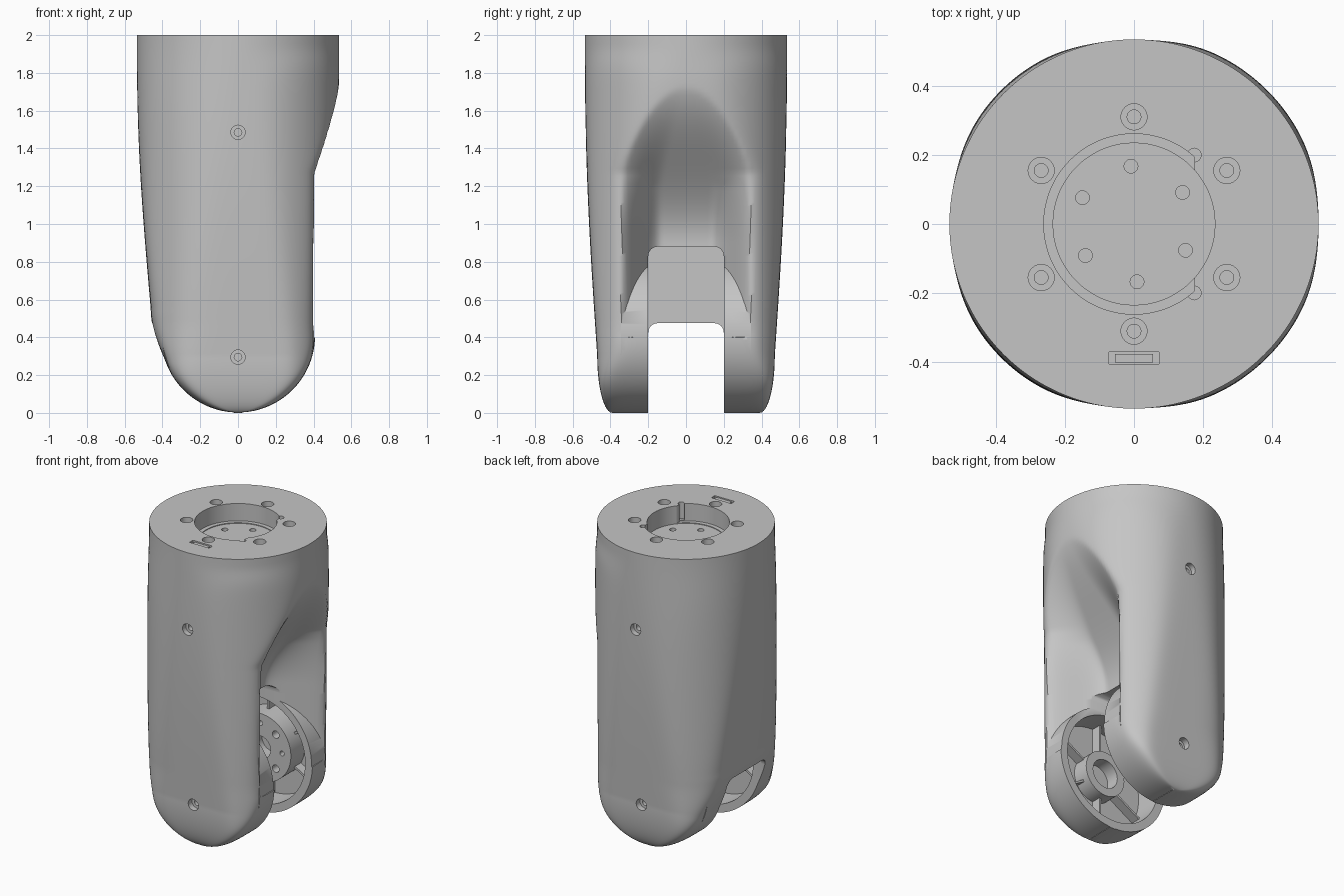
import bpy, bmesh, math
from mathutils import Matrix, Vector

if "Cube" in bpy.data.objects:
    bpy.data.objects.remove(bpy.data.objects["Cube"])

grey = bpy.data.materials.new("light grey")
grey.use_nodes = True
grey.diffuse_color = (0.56, 0.56, 0.56, 1)
grey.node_tree.nodes["Principled BSDF"].inputs["Base Color"].default_value = (0.56, 0.56, 0.56, 1)

PIVOT = 0.41   # height of the fork axis
RADIUS = 0.548  # outer barrel limit


def make(name, bm):
    bmesh.ops.recalc_face_normals(bm, faces=bm.faces)
    mesh = bpy.data.meshes.new(name)
    bm.to_mesh(mesh)
    bm.free()
    mesh.materials.append(grey)
    ob = bpy.data.objects.new(name, mesh)
    bpy.context.collection.objects.link(ob)
    return ob


def cyl(bm, start, end, r, seg=32):
    a, b = Vector(start), Vector(end)
    rot = (b - a).to_track_quat('Z', 'Y').to_matrix().to_4x4()
    bmesh.ops.create_cone(bm, cap_ends=True, segments=seg, radius1=r, radius2=r,
                          depth=(b - a).length,
                          matrix=Matrix.Translation((a + b) / 2) @ rot)


def box(bm, centre, size, rot=Matrix()):
    m = Matrix.Translation(centre) @ rot @ Matrix.Diagonal((*size, 1))
    bmesh.ops.create_cube(bm, size=1, matrix=m)


def combine(ob, bm, operation='DIFFERENCE'):
    tool = make("cutter", bm)
    tool.hide_render = True
    mod = ob.modifiers.new("combine", 'BOOLEAN')
    mod.object, mod.operation, mod.solver = tool, operation, 'EXACT'
    bpy.context.view_layer.objects.active = ob
    bpy.ops.object.modifier_apply(modifier=mod.name)
    bpy.data.objects.remove(tool)


def smooth(ob, angle=45):
    bpy.ops.object.select_all(action='DESELECT')
    ob.select_set(True)
    bpy.context.view_layer.objects.active = ob
    bpy.ops.object.shade_smooth_by_angle(angle=math.radians(angle))


def ease(t):
    t = min(max(t, 0), 1)
    return t * t * (3 - 2 * t)


def arc(z):
    return max(math.sqrt(max(0.408 ** 2 - (z - PIVOT) ** 2, 0)), 0.02)


# Half widths of the body at each height
def left_side(z):
    if z < 0.28:
        return arc(z)
    if z < 0.55:
        return 0.387 + 0.075 * math.sin((z - 0.28) / 0.27 * math.pi / 2)
    return 0.462 + 0.081 * math.sin((z - 0.55) / 1.45 * math.pi / 2)


def right_side(z):
    if z < PIVOT:
        return arc(z)
    if z < 1.27:
        return 0.408 + 0.004 * (z - PIVOT)
    return 0.411 + 0.132 * math.sin(min((z - 1.27) / 0.55, 1) * math.pi / 2)


def depth_side(z):
    if z < 0.3:
        return 0.39 + 0.08 * math.sqrt(1 - (1 - z / 0.3) ** 2)
    return 0.47 + 0.073 * math.sin((z - 0.3) / 1.7 * math.pi / 2)


# Scoop above the fork on the +x side
def scoop(x, y, z):
    if not PIVOT < z < 1.8:
        return x
    rise = max(z - 1.2, 0) / 0.6
    width = 0.365 * math.sqrt(1 - rise ** 2) + 0.001
    start = 0.35 - 0.3 * rise
    across = 1 - ease((abs(y) / width - start) / (1 - start))
    side = right_side(z)
    floor = min(side, 0.1 + 0.443 * (1 - ease((1.8 - z) / 0.9)))
    return min(x, side - (side - floor) * across)


# Body: lofted from rounded fork to circular top
SEG, RINGS, SOFT = 200, 120, 40
bm = bmesh.new()
rings = []
for i in range(RINGS + 1):
    z = 2 * (i / RINGS) ** 1.4
    low = 4 * ease((0.5 - z) / 0.4)
    n_left = 2 + 2 * ease((2 - z) / 1.4) + low
    n_right = 2 + 4 * ease((1.95 - z) / 0.65) + low
    ring = []
    for j in range(SEG):
        c, s = math.cos(math.tau * j / SEG), math.sin(math.tau * j / SEG)
        a, n = (right_side(z), n_right) if c > 0 else (left_side(z), n_left)
        k = (abs(c) ** n + abs(s) ** n) ** (-1 / n)
        x, y = a * c * k, depth_side(z) * s * k
        fit = (1 + (math.hypot(x, y) / RADIUS) ** SOFT) ** (-1 / SOFT)
        x, y = x * fit, y * fit
        ring.append(bm.verts.new((scoop(x, y, z) if c > 0 else x, y, z)))
    rings.append(ring)
for lo, hi in zip(rings, rings[1:]):
    for j in range(SEG):
        k = (j + 1) % SEG
        bm.faces.new((lo[j], lo[k], hi[k], hi[j]))
bm.faces.new(rings[0][::-1])
bm.faces.new(rings[-1])
body = make("body_shell", bm)

# Round inner cheeks standing in the scoop
bm = bmesh.new()
for s in (-1, 1):
    cyl(bm, (0, s * 0.12, PIVOT), (0, s * 0.345, PIVOT), 0.402, 128)
combine(body, bm, 'UNION')

# Fork slot: tall pocket behind the scoop, lower opening right through
for x0, x1, top in ((-0.415, 0.7, 0.88), (-0.7, 0.7, 0.475)):
    bm = bmesh.new()
    box(bm, ((x0 + x1) / 2, 0, top / 2 - 0.1), (x1 - x0, 0.4, top + 0.2))
    edges = [e for e in bm.edges if all(v.co.z > 0.3 for v in e.verts)
             and abs(e.verts[0].co.y - e.verts[1].co.y) < 0.01]
    bmesh.ops.bevel(bm, geom=edges, offset=0.05, segments=6, profile=0.5, affect='EDGES')
    combine(body, bm)

# Hollow fork cheeks
bm = bmesh.new()
for s in (-1, 1):
    cyl(bm, (0, s * 0.15, PIVOT), (0, s * 0.38, PIVOT), 0.355, 72)
combine(body, bm)

# Top recess with outer step, side notches, and the connector pocket
bm = bmesh.new()
cyl(bm, (0, 0, 1.88), (0, 0, 2.1), 0.235, 72)
combine(body, bm)
bm = bmesh.new()
cyl(bm, (0, 0, 1.885), (0, 0, 2.1), 0.262, 72)
bmesh.ops.bisect_plane(bm, geom=bm.verts[:] + bm.edges[:] + bm.faces[:],
                       plane_co=(0.175, 0, 0), plane_no=(1, 0, 0), clear_outer=True)
bmesh.ops.holes_fill(bm, edges=[e for e in bm.edges if e.is_boundary])
combine(body, bm)
bm = bmesh.new()
for s in (-1, 1):
    cyl(bm, (0.175, s * 0.2, 1.89), (0.175, s * 0.2, 2.1), 0.02, 16)
box(bm, (0, -0.389, 2.0), (0.145, 0.036, 0.08))
combine(body, bm)

# Screw holes: wide counterbores, then narrow bores
TOP = [(math.sin(a) * 0.311, math.cos(a) * 0.311)
       for a in (math.tau * k / 6 for k in range(6))]
for r, side_in, top_in in ((0.038, 0.04, 0.05), (0.02, 0.075, 0.12)):
    bm = bmesh.new()
    for x, y in TOP:
        cyl(bm, (x, y, 2 - top_in), (x, y, 2.1), r, 24)
    for s in (-1, 1):
        for z in (0.295, 1.485):
            cyl(bm, (0, s * (depth_side(z) - side_in), z), (0, s * 0.6, z), r, 24)
    if r < 0.03:
        for k in range(6):
            a = math.tau * k / 6 + math.radians(33)
            p = (0.168 * math.cos(a), 0.168 * math.sin(a))
            cyl(bm, (*p, 1.84), (*p, 1.95), r, 20)
    combine(body, bm)
smooth(body)

# Connector sitting in its pocket
bm = bmesh.new()
box(bm, (0, -0.39, 1.975), (0.11, 0.024, 0.04))
make("top_connector", bm)

# Drive flange inside the back cheek
bm = bmesh.new()
cyl(bm, (0, 0.235, PIVOT), (0, 0.39, PIVOT), 0.225, 64)
flange = make("drive_flange", bm)
bm = bmesh.new()
cyl(bm, (0, 0.2, PIVOT), (0, 0.36, PIVOT), 0.075, 32)
for k in range(8):
    a = math.tau * k / 8
    x, z = 0.16 * math.cos(a), PIVOT + 0.16 * math.sin(a)
    cyl(bm, (x, 0.2, z), (x, 0.29, z), 0.025 if k % 2 else 0.016, 20)
combine(flange, bm)
smooth(flange)

# Bearing ring inside the front cheek
bm = bmesh.new()
cyl(bm, (0, -0.27, PIVOT), (0, -0.39, PIVOT), 0.15, 48)
ring = make("bearing_ring", bm)
bm = bmesh.new()
cyl(bm, (0, -0.2, PIVOT), (0, -0.36, PIVOT), 0.095, 48)
combine(ring, bm)
smooth(ring)

# Stiffening ribs joining hubs to cheek walls
for name, s, inner in (("back_ribs", 1, 0.2), ("front_ribs", -1, 0.14)):
    bm = bmesh.new()
    for k in range(6):
        a = math.tau * (k + 0.5) / 6
        mid = (inner + 0.36) / 2
        box(bm, (mid * math.cos(a), s * 0.35, PIVOT + mid * math.sin(a)),
            (0.36 - inner, 0.065, 0.014), Matrix.Rotation(-a, 4, 'Y'))
    make(name, bm)
